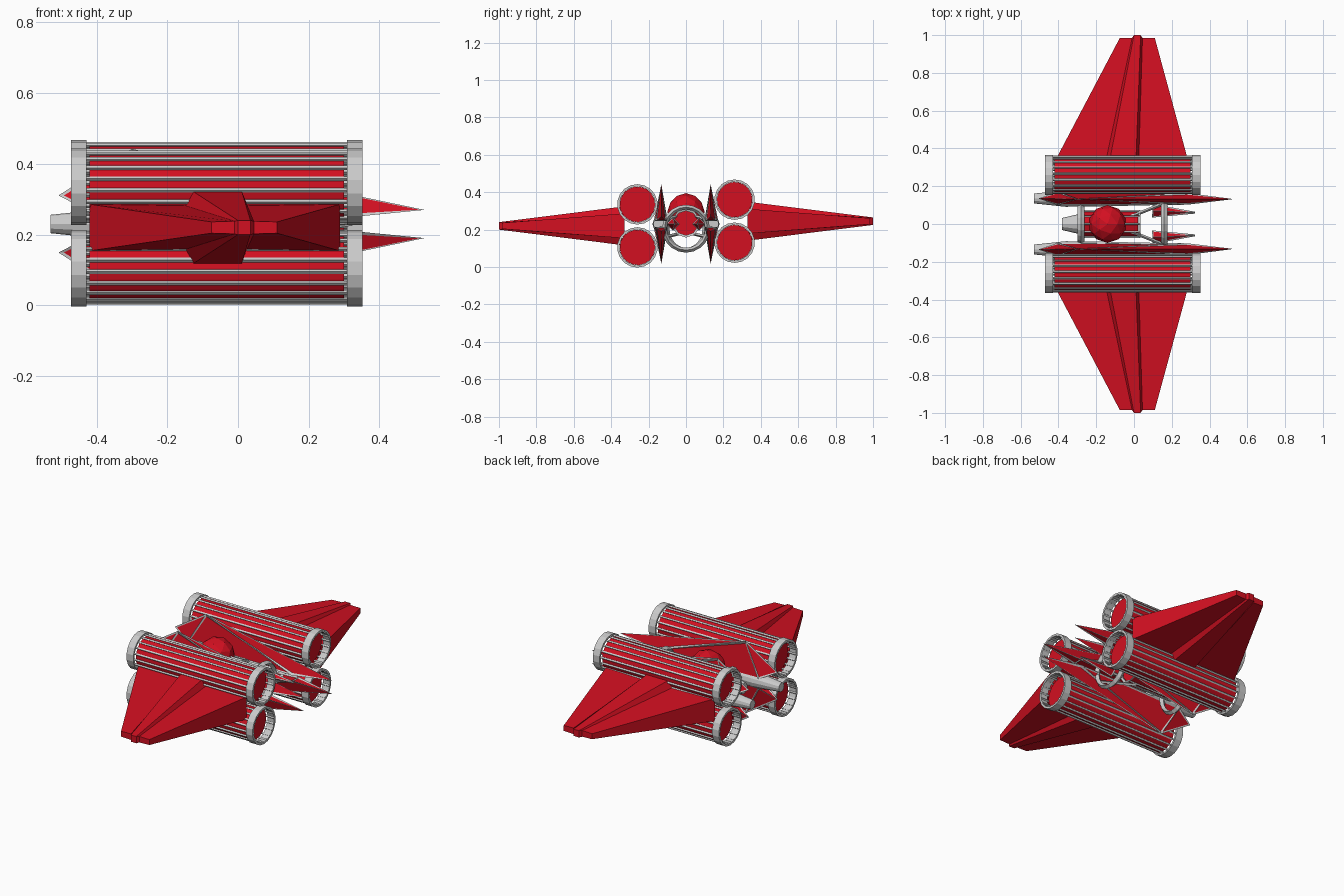
import bpy, bmesh, math
from mathutils import Vector, Matrix

if "Cube" in bpy.data.objects:
    bpy.data.objects.remove(bpy.data.objects["Cube"])

RED = bpy.data.materials.new("red")
RED.diffuse_color = (0.65, 0.005, 0.015, 1)
RED.use_nodes = True
RED.node_tree.nodes["Principled BSDF"].inputs["Base Color"].default_value = RED.diffuse_color


def finish(name, bm, mat=None, wire=0.0):
    bmesh.ops.recalc_face_normals(bm, faces=bm.faces)
    me = bpy.data.meshes.new(name)
    bm.to_mesh(me)
    bm.free()
    ob = bpy.data.objects.new(name, me)
    bpy.context.collection.objects.link(ob)
    if mat:
        me.materials.append(mat)
    if wire:
        m = ob.modifiers.new("frame", 'WIREFRAME')
        m.thickness = wire
        m.offset = 0
        m.use_even_offset = False
    return ob


def add_cone(bm, a, b, r1, r2, sides, caps=True):
    # frustum from point a to point b
    a, b = Vector(a), Vector(b)
    d = b - a
    mat = Matrix.Translation((a + b) / 2) @ d.to_track_quat('Z', 'Y').to_matrix().to_4x4()
    bmesh.ops.create_cone(bm, cap_ends=caps, cap_tris=False, segments=sides,
                          radius1=r1, radius2=r2, depth=d.length, matrix=mat)


def solid(name, a, b, r1, r2, sides, mat=None, wire=0.0):
    bm = bmesh.new()
    add_cone(bm, a, b, r1, r2, sides)
    return finish(name, bm, mat, wire)


def rods(name, pairs, r=0.008):
    bm = bmesh.new()
    for a, b in pairs:
        add_cone(bm, a, b, r, r, 4)
    return finish(name, bm)


def hull(name, pts, mat=None, wire=0.0):
    bm = bmesh.new()
    for p in pts:
        bm.verts.new(p)
    bmesh.ops.convex_hull(bm, input=bm.verts)
    return finish(name, bm, mat, wire)


# four long barrels with rod cages and end collars
SIDES = 18


def barrel(label, y, z):
    solid(label + "_barrel", (-0.42, y, z), (0.30, y, z), 0.094, 0.094, 36, RED)
    pairs = []
    for i in range(SIDES):
        t = 2 * math.pi * (i + 0.3) / SIDES
        oy, oz = y + 0.096 * math.cos(t), z + 0.096 * math.sin(t)
        pairs.append(((-0.472, oy, oz), (0.352, oy, oz)))
    rods(label + "_cage", pairs, 0.0065)
    bm = bmesh.new()
    for x0, x1 in ((-0.472, -0.428), (0.308, 0.352)):
        add_cone(bm, (x0, y, z), (x1, y, z), 0.102, 0.102, SIDES, False)
    ob = finish(label + "_collars", bm)
    s = ob.modifiers.new("wall", 'SOLIDIFY')
    s.thickness = 0.012
    s.offset = 0


# wing sections, each with a raised centre ridge
def section(y, yc, xs, zc, edge, step, ridge):
    hs = (edge, step, ridge, ridge, step, edge)
    ys = (y, y, yc, yc, y, y)
    top = [(x, v, zc + h) for x, v, h in zip(xs, ys, hs)]
    low = [(x, v, zc - h) for x, v, h in zip(xs, ys, hs)]
    return top + low[::-1]


def wing(label, s, zc):
    bm = bmesh.new()
    root = section(0.33, 0.33, (-0.42, -0.15, -0.13, 0.01, 0.025, 0.288), zc, 0.066, 0.062, 0.104)
    tip = section(0.985, 1.0, (-0.075, -0.01, 0.0, 0.035, 0.045, 0.11), zc, 0.016, 0.018, 0.02)
    a = [bm.verts.new((x, s * y, z)) for x, y, z in root]
    b = [bm.verts.new((x, s * y, z)) for x, y, z in tip]
    n = len(a)
    for i in range(n):
        j = (i + 1) % n
        bm.faces.new((a[i], a[j], b[j], b[i]))
    # cap the ends strip by strip
    for loop in (a, b):
        for i in range(5):
            bm.faces.new((loop[i], loop[i + 1], loop[10 - i], loop[11 - i]))
    finish(label + "_wing", bm, RED)


# framed side blades, an upper and a lower one on each side
def blade(label, s, v):
    def P(x, y, h):
        return (x, s * y, 0.23 + v * h)
    pts = [P(-0.50, 0.135, 0.08), P(-0.30, 0.132, 0.205), P(0.52, 0.132, 0.04),
           P(-0.40, 0.105, 0.03), P(-0.40, 0.165, 0.03),
           P(0.28, 0.108, 0.02), P(0.28, 0.158, 0.02)]
    hull(label + "_blade", pts, RED)
    hull(label + "_blade_frame", pts, None, 0.015)


for s, side, dz in ((-1, "front", 0.0), (1, "rear", 0.025)):
    wing(side, s, 0.22 + dz)
    for v, lvl in ((1, "upper"), (-1, "lower")):
        barrel(side + "_" + lvl, s * 0.26, 0.22 + dz + v * 0.115)
        blade(side + "_" + lvl, s, v)
    # side engine nozzle
    solid(side + "_nozzle", (-0.53, s * 0.135, 0.23), (-0.36, s * 0.135, 0.23), 0.026, 0.044, 12)
    solid(side + "_nozzle_body", (-0.36, s * 0.135, 0.23), (-0.22, s * 0.135, 0.23), 0.044, 0.04, 12)
    # short inner spike
    for mat, w, nm in ((RED, 0, "_spike"), (None, 0.01, "_spike_frame")):
        solid(side + nm, (0.10, s * 0.07, 0.23), (0.32, s * 0.06, 0.23), 0.032, 0.001, 4, mat, w)
    # struts tying the cabin to the hoops and blades
    rods(side + "_struts", [
        ((-0.04, s * 0.03, 0.28), (0.16, s * 0.11, 0.25)),
        ((-0.04, s * 0.03, 0.18), (0.16, s * 0.11, 0.16)),
        ((-0.28, s * 0.10, 0.25), (0.16, s * 0.11, 0.25)),
        ((-0.28, s * 0.10, 0.20), (-0.34, s * 0.15, 0.21)),
        ((0.16, s * 0.11, 0.20), (0.20, s * 0.14, 0.21))], 0.009)

# domed canopy
bm = bmesh.new()
bmesh.ops.create_icosphere(bm, subdivisions=2, radius=0.1,
                           matrix=Matrix.Translation((-0.14, 0, 0.295)))
finish("canopy", bm, RED)

# central cabin with its frame, and the central nozzle
solid("cabin", (-0.27, 0, 0.235), (0.02, 0, 0.235), 0.066, 0.066, 10, RED)
solid("cabin_frame", (-0.28, 0, 0.235), (0.03, 0, 0.235), 0.072, 0.072, 10, None, 0.014)
solid("centre_nozzle", (-0.38, 0, 0.235), (-0.27, 0, 0.235), 0.032, 0.058, 12)

# two upright hoops
for nm, x, ry in (("tail_hoop", -0.28, 0.10), ("nose_hoop", 0.16, 0.115)):
    bpy.ops.mesh.primitive_torus_add(major_segments=20, minor_segments=4, major_radius=0.115,
                                     minor_radius=0.013, location=(x, 0, 0.205),
                                     rotation=(0, math.pi / 2, 0))
    ob = bpy.context.object
    ob.name = nm
    ob.scale = (1.0, ry / 0.115, 1.4)
